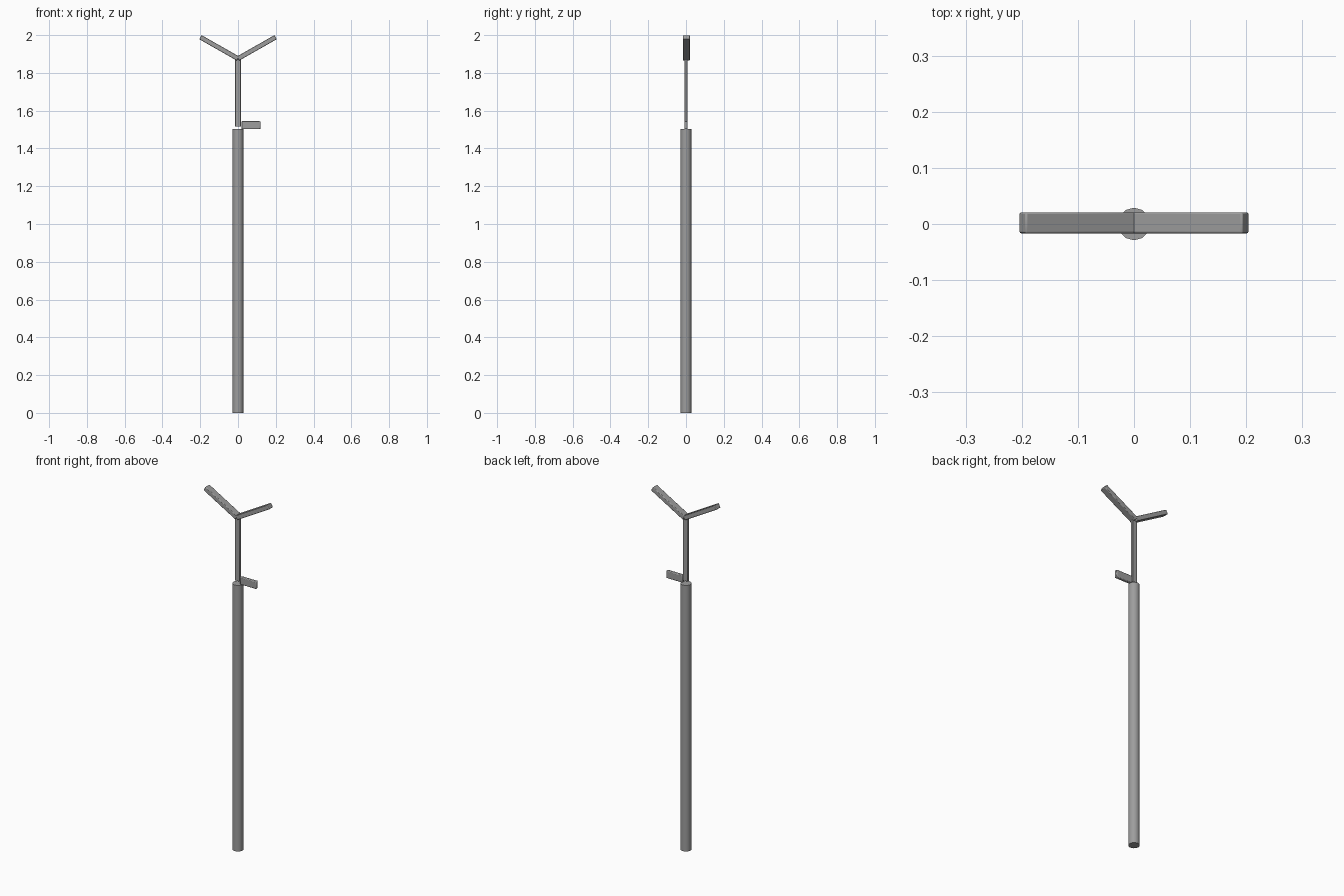
import bpy, math
from mathutils import Vector, Matrix

if "Cube" in bpy.data.objects:
    bpy.data.objects.remove(bpy.data.objects["Cube"])

grey = bpy.data.materials.new("dark_grey")
grey.diffuse_color = (0.34, 0.34, 0.34, 1)
grey.use_nodes = True
grey.node_tree.nodes["Principled BSDF"].inputs["Base Color"].default_value = grey.diffuse_color


def finish(ob, name, angle):
    ob.name = name
    ob.data.materials.append(grey)
    bpy.ops.object.shade_smooth_by_angle(angle=math.radians(angle))


def bar(name, start, end, half_a, half_y, bevel):
    """Soft-edged flat bar from start to end; half_y is the half depth along y."""
    a, b = Vector(start), Vector(end)
    d = b - a
    bpy.ops.mesh.primitive_cube_add(size=1)
    ob = bpy.context.object
    axis = d.normalized()
    y = Vector((0, 1, 0))
    rot = Matrix((y.cross(axis), y, axis)).transposed().to_4x4()
    size = Matrix.Diagonal((2 * half_a, 2 * half_y, d.length, 1))
    ob.data.transform(Matrix.Translation((a + b) / 2) @ rot @ size)
    mod = ob.modifiers.new("soft_edges", 'BEVEL')
    mod.width = bevel
    mod.segments = 2
    finish(ob, name, 60)


# main pole
bpy.ops.mesh.primitive_cylinder_add(vertices=12, radius=0.029, depth=1.502, location=(0, 0, 0.751))
finish(bpy.context.object, "pole", 40)

# flat upright rod above the pole
bar("upright_rod", (0, 0, 1.515), (0, 0, 1.885), 0.015, 0.007, 0.003)

# short side handle
bar("side_handle", (0.018, 0, 1.523), (0.119, 0, 1.523), 0.021, 0.009, 0.004)

# forked arms
for side, label in ((-1, "left"), (1, "right")):
    bar(label + "_fork_arm", (0, 0.002, 1.876), (side * 0.199, 0.002, 1.989), 0.0125, 0.0185, 0.003)
